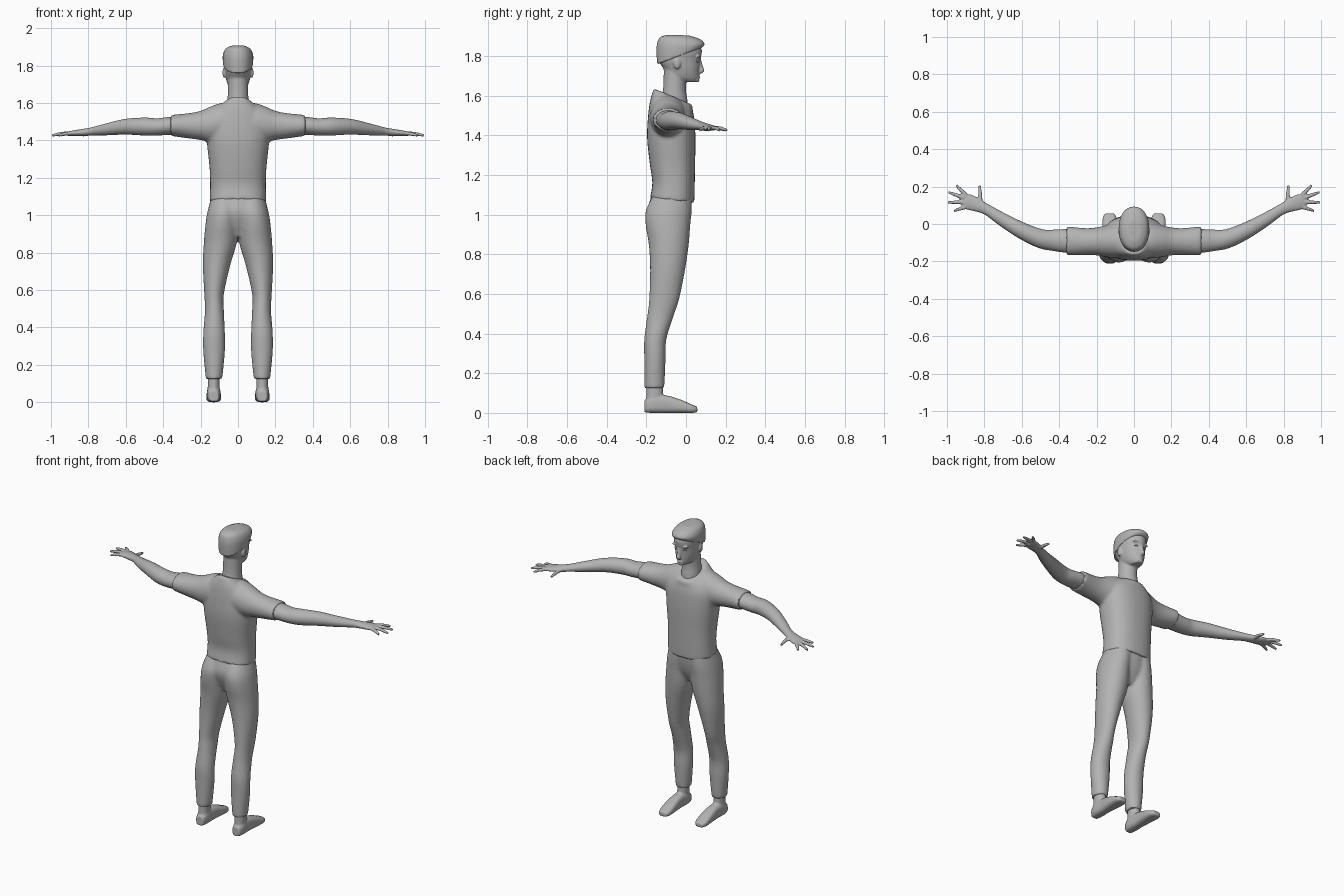
import bpy, bmesh, math
from mathutils import Vector, Matrix

cube = bpy.data.objects.get("Cube")
if cube:
    bpy.data.objects.remove(cube, do_unlink=True)

X, Y, Z = Vector((1, 0, 0)), Vector((0, 1, 0)), Vector((0, 0, 1))

grey = bpy.data.materials.new("plain grey")
grey.use_nodes = True
grey.diffuse_color = (0.45, 0.45, 0.45, 1)
grey.node_tree.nodes["Principled BSDF"].inputs["Base Color"].default_value = grey.diffuse_color


def refine(rows, steps=4):
    """Pass a smooth curve through the section rows."""
    rows = [tuple(r) + (0,) * (6 - len(r)) for r in rows]
    out = []
    for i in range(len(rows) - 1):
        before, start = rows[max(i - 1, 0)], rows[i]
        end, after = rows[i + 1], rows[min(i + 2, len(rows) - 1)]
        for k in range(steps):
            t = k / steps
            out.append([b + t / 2 * (c - a + t * (2*a - 5*b + 4*c - d + t * (3*(b - c) + d - a)))
                        for a, b, c, d in zip(before, start, end, after)])
    return out + [rows[-1]]


def loft(bm, rows, axis=None, ref=Z, power=1.0, side=1, sides=32):
    """Skin oval sections: x, y, z, half width, half height, tilt of the ring."""
    rows = refine(rows)
    centres = [Vector(r[:3]) for r in rows]
    rings = []
    for i, row in enumerate(rows):
        along = axis or (centres[min(i + 1, len(rows) - 1)] - centres[max(i - 1, 0)]).normalized()
        up = (ref - along * ref.dot(along)).normalized()
        across = up.cross(along)
        ring = []
        for k in range(sides):
            angle = math.tau * k / sides
            c, s = (math.copysign(abs(f) ** power, f) for f in (math.cos(angle), math.sin(angle)))
            p = centres[i] + across * row[3] * c + up * row[4] * s + Z * row[5] * s
            ring.append(bm.verts.new((p.x * side, p.y, p.z)))
        rings.append(ring)
    for low, high in zip(rings, rings[1:]):
        for k in range(sides):
            j = (k + 1) % sides
            bm.faces.new((low[k], low[j], high[j], high[k]))
    bm.faces.new(rings[0])
    bm.faces.new(rings[-1])


def ball(bm, place, size):
    matrix = Matrix.Translation(place) @ Matrix.Diagonal((*size, 1))
    bmesh.ops.create_uvsphere(bm, u_segments=20, v_segments=12, radius=1, matrix=matrix)


def finish(name, bm, voxel=0.009, relax=4):
    """Fuse overlapping volumes into one smooth skin."""
    bmesh.ops.recalc_face_normals(bm, faces=bm.faces)
    mesh = bpy.data.meshes.new(name)
    bm.to_mesh(mesh)
    bm.free()
    obj = bpy.data.objects.new(name, mesh)
    bpy.context.collection.objects.link(obj)
    mesh.materials.append(grey)
    if voxel:
        fuse = obj.modifiers.new("fuse", "REMESH")
        fuse.mode, fuse.voxel_size = "VOXEL", voxel
        soften = obj.modifiers.new("soften", "SMOOTH")
        soften.factor, soften.iterations = 0.5, relax
    bpy.ops.object.select_all(action="DESELECT")
    bpy.context.view_layer.objects.active = obj
    obj.select_set(True)
    for modifier in list(obj.modifiers):
        bpy.ops.object.modifier_apply(modifier=modifier.name)
    bpy.ops.object.shade_smooth_by_angle(angle=math.radians(45))
    if not obj.data.materials:
        obj.data.materials.append(grey)
    return obj


# Shirt: torso with a sloping neckline, plus two short sleeves
bm = bmesh.new()
loft(bm, [(0, -.07, 1.07, .152, .112, -.012), (0, -.063, 1.15, .149, .107, -.01),
          (0, -.068, 1.25, .152, .114), (0, -.074, 1.38, .165, .122),
          (0, -.075, 1.48, .165, .118), (0, -.074, 1.55, .13, .108, -.022),
          (0, -.064, 1.595, .068, .099, -.042)], Z, Y, .85)
for side in (1, -1):
    loft(bm, [(.03, -.09, 1.5, .085, .1), (.09, -.09, 1.495, .092, .105),
              (.15, -.092, 1.485, .085, .095), (.2, -.093, 1.48, .075, .078),
              (.26, -.094, 1.478, .072, .068), (.36, -.09, 1.48, .078, .056)], X, Z, 1, side)
finish("shirt", bm, .009, 6)

# Trousers: pelvis joined to two tapering legs
bm = bmesh.new()
loft(bm, [(0, -.085, .885, .05, .06), (0, -.085, .95, .14, .092),
          (0, -.085, 1.02, .158, .11), (0, -.07, 1.1, .144, .103)], Z, Y)
for side in (1, -1):
    loft(bm, [(.128, -.16, .125, .044, .051), (.128, -.157, .27, .058, .054),
              (.128, -.155, .37, .058, .056), (.126, -.13, .485, .051, .066),
              (.128, -.11, .575, .052, .076), (.115, -.092, .73, .073, .089),
              (.095, -.087, .85, .088, .101), (.086, -.091, .95, .088, .113),
              (.077, -.087, 1.02, .086, .116), (.066, -.07, 1.09, .078, .1)], Z, Y, 1, side)
finish("trousers", bm, .009, 5)

# Arms with spread hands, and feet with ankles
fingers = [((.885, .14), (.95, .207)), ((.89, .133), (.992, .17)),
           ((.89, .118), (.996, .115)), ((.875, .1), (.962, .07)), ((.82, .105), (.825, .205))]
for side, label in ((1, "left"), (-1, "right")):
    bm = bmesh.new()
    loft(bm, [(.28, -.09, 1.478, .06, .048), (.36, -.09, 1.478, .063, .048),
              (.43, -.087, 1.472, .057, .046), (.5, -.078, 1.474, .051, .048),
              (.6, -.035, 1.473, .044, .042), (.7, .022, 1.459, .036, .032),
              (.78, .073, 1.448, .029, .022), (.83, .097, 1.442, .034, .019),
              (.88, .117, 1.438, .042, .015), (.908, .129, 1.435, .034, .011)], side=side)
    for (bx, by), (tx, ty) in fingers:
        mx, my = (bx + tx) / 2, (by + ty) / 2
        loft(bm, [(bx, by, 1.437, .012, .011), (mx, my, 1.436, .011, .01),
                  (tx, ty, 1.426, .007, .007)], side=side, sides=12)
    finish("arm_" + label, bm, .005, 3)

    bm = bmesh.new()
    loft(bm, [(.13, -.16, .03, .034, .046), (.13, -.158, .08, .032, .043),
              (.13, -.158, .17, .032, .04)], Z, Y, 1, side)
    loft(bm, [(.13, -.21, .032, .025, .03), (.13, -.17, .043, .036, .043),
              (.13, -.1, .044, .035, .044), (.13, -.03, .034, .039, .034),
              (.13, .03, .021, .038, .021), (.13, .057, .017, .024, .014)], Y, Z, .7, side)
    finish("foot_" + label, bm, .006, 3)

# Head and neck, with nose, brow, lips and ears
bm = bmesh.new()
loft(bm, [(0, -.06, 1.49, .06, .07), (0, -.06, 1.57, .06, .068),
          (0, -.058, 1.64, .055, .057), (0, -.052, 1.75, .054, .06)], Z, Y)
loft(bm, [(0, .005, 1.67, .032, .052), (0, -.015, 1.69, .051, .08),
          (0, -.021, 1.73, .065, .089), (0, -.034, 1.78, .073, .107),
          (0, -.032, 1.83, .077, .112), (0, -.034, 1.875, .065, .095)], Z, Y)
loft(bm, [(0, .066, 1.785, .009, .01), (0, .072, 1.75, .011, .013),
          (0, .078, 1.725, .015, .014), (0, .07, 1.712, .01, .008)], Z, Y, sides=16)
ball(bm, (0, .06, 1.694), (.022, .012, .007))
ball(bm, (0, .058, 1.678), (.022, .01, .01))
for side in (1, -1):
    ball(bm, (side * .03, .06, 1.797), (.026, .012, .008))
    ball(bm, (side * .074, -.045, 1.762), (.009, .018, .028))
finish("head", bm, .005, 3)

# Eyes
bm = bmesh.new()
for side in (1, -1):
    ball(bm, (side * .028, .056, 1.774), (.014, .011, .007))
finish("eyes", bm, None)

# Short hair: cap that dips at the back and juts over the forehead
bm = bmesh.new()
loft(bm, [(0, -.034, 1.8, .079, .112, .042), (0, -.029, 1.835, .082, .12, .018),
          (0, -.027, 1.862, .08, .12, .003), (0, -.031, 1.89, .066, .102, -.004),
          (0, -.038, 1.906, .036, .055, -.002)], Z, Y, .92)
finish("hair", bm, .006, 3)
